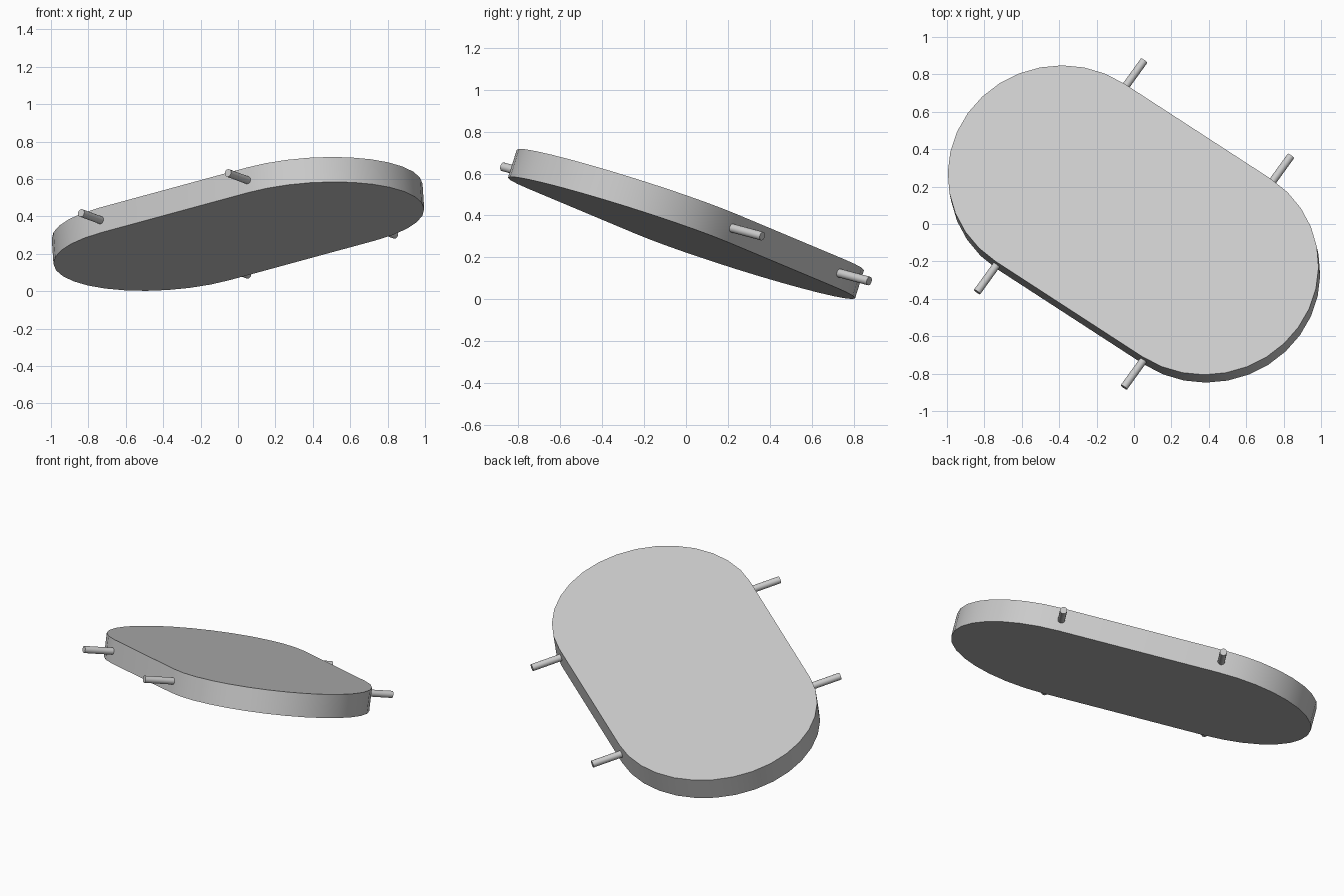
import bpy
import bmesh
from math import pi, cos, sin
from mathutils import Matrix, Vector

cube = bpy.data.objects.get("Cube")
if cube:
    bpy.data.objects.remove(cube, do_unlink=True)

HALF_LENGTH = 0.48   # centre to centre of each rounded end
RADIUS = 0.6
THICKNESS = 0.14
PEG_TIP = 0.78
PEG_ROOT = 0.54
ARC_STEPS = 16

# Tilted frame of the slab: long axis, cross axis, normal
along = Vector((0.818, -0.531, 0.2227)).normalized()
across = Vector((0.5665, 0.796, -0.2135))
across = (across - along * across.dot(along)).normalized()
normal = along.cross(across)
tilt = Matrix((along, across, normal)).transposed().to_4x4()
frame = Matrix.Translation((0, 0, 0.36)) @ tilt

grey = bpy.data.materials.new("light_grey")
grey.use_nodes = True
colour = (0.6, 0.6, 0.6, 1)
grey.diffuse_color = colour
grey.node_tree.nodes["Principled BSDF"].inputs["Base Color"].default_value = colour


def finish(name, bm):
    """Turn a bmesh into a tilted, smooth-shaded object."""
    bmesh.ops.recalc_face_normals(bm, faces=bm.faces)
    mesh = bpy.data.meshes.new(name)
    bm.to_mesh(mesh)
    bm.free()
    mesh.materials.append(grey)
    obj = bpy.data.objects.new(name, mesh)
    bpy.context.collection.objects.link(obj)
    obj.matrix_world = frame
    bpy.ops.object.select_all(action='DESELECT')
    obj.select_set(True)
    bpy.context.view_layer.objects.active = obj
    bpy.ops.object.shade_smooth_by_angle(angle=pi / 6)
    return obj


# Slab with two semicircular ends
bm = bmesh.new()
outline = []
for side in (1, -1):
    for i in range(ARC_STEPS + 1):
        a = -pi / 2 + pi * i / ARC_STEPS
        x = side * (HALF_LENGTH + RADIUS * cos(a))
        y = side * RADIUS * sin(a)
        outline.append(bm.verts.new((x, y, -THICKNESS / 2)))
base = bm.faces.new(outline)
extruded = bmesh.ops.extrude_face_region(bm, geom=[base], use_keep_orig=True)
top_verts = [v for v in extruded["geom"] if isinstance(v, bmesh.types.BMVert)]
bmesh.ops.translate(bm, verts=top_verts, vec=(0, 0, THICKNESS))
finish("slab", bm)

# Four pegs sticking out of the long sides
for end, end_name in ((1, "left"), (-1, "right")):
    for side, side_name in ((1, "back"), (-1, "front")):
        bm = bmesh.new()
        place = Matrix.Translation((end * HALF_LENGTH, side * (PEG_TIP + PEG_ROOT) / 2, 0))
        bmesh.ops.create_cone(bm, cap_ends=True, segments=16,
                              radius1=0.021, radius2=0.021,
                              depth=PEG_TIP - PEG_ROOT,
                              matrix=place @ Matrix.Rotation(pi / 2, 4, 'X'))
        finish(f"peg_{side_name}_{end_name}", bm)
